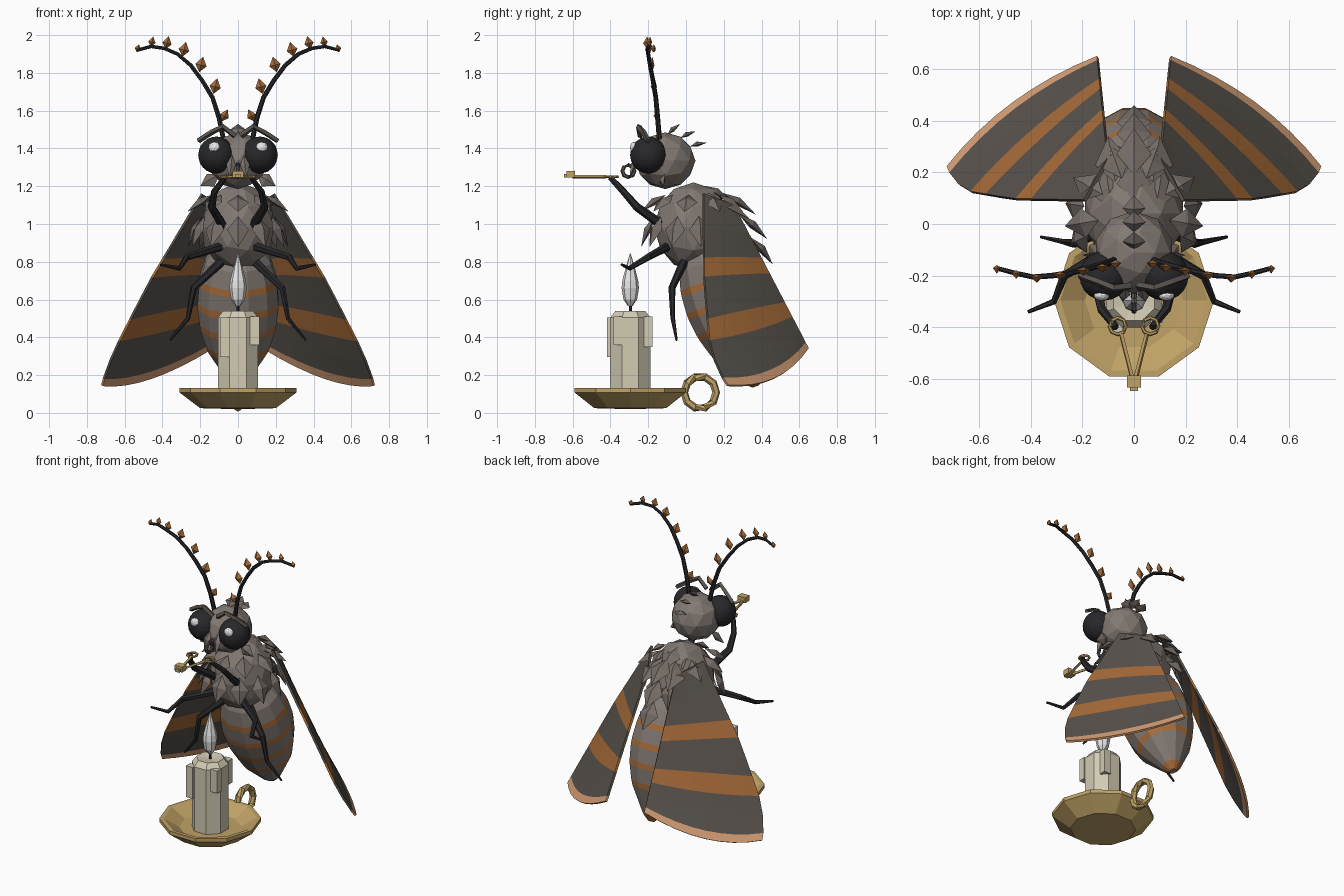
import bpy, bmesh, math
from mathutils import Vector as V, Matrix

if "Cube" in bpy.data.objects:
    bpy.data.objects.remove(bpy.data.objects["Cube"])

def mat(name, r, g, b):
    m = bpy.data.materials.new(name)
    m.diffuse_color = [((c / 255 + .055) / 1.055) ** 2.4 for c in (r, g, b)] + [1]
    m.use_nodes = True
    m.node_tree.nodes["Principled BSDF"].inputs["Base Color"].default_value = m.diffuse_color
    return m

FUR = mat("fur_grey", 130, 121, 115)
SCALE = mat("scale_grey", 118, 109, 103)
WING = mat("wing_dark", 89, 83, 77)
RUST = mat("rust_orange", 168, 108, 57)
TAN = mat("edge_tan", 215, 160, 118)
BLACK = mat("limb_black", 40, 40, 43)
BRASS = mat("brass", 192, 162, 102)
WAX = mat("wax_cream", 210, 203, 180)
WHITE = mat("glow_white", 235, 235, 235)

def build(name, bm, *mats, solid=True):
    if solid:
        bmesh.ops.recalc_face_normals(bm, faces=bm.faces)
    me = bpy.data.meshes.new(name)
    bm.to_mesh(me)
    bm.free()
    for m in mats:
        me.materials.append(m)
    ob = bpy.data.objects.new(name, me)
    bpy.context.collection.objects.link(ob)
    return ob

def ball(name, c, r, m, sub=2):
    bm = bmesh.new()
    bmesh.ops.create_icosphere(bm, subdivisions=sub, radius=1)
    bmesh.ops.transform(bm, matrix=Matrix.Translation(c) @ Matrix.Diagonal((*r, 1)), verts=bm.verts)
    return build(name, bm, m)

def box(name, c, size, m):
    bm = bmesh.new()
    bmesh.ops.create_cube(bm, size=1)
    bmesh.ops.transform(bm, matrix=Matrix.Translation(c) @ Matrix.Diagonal((*size, 1)), verts=bm.verts)
    return build(name, bm, m)

def skin(bm, rings, closed=False):
    """Bridge rings of points; cap the ends unless closed. Returns faces per span."""
    rv = [[bm.verts.new(p) for p in r] for r in rings]
    n, spans = len(rv[0]), []
    for i in range(len(rv) - (0 if closed else 1)):
        a, b = rv[i], rv[(i + 1) % len(rv)]
        spans.append([bm.faces.new((a[j], a[(j + 1) % n], b[(j + 1) % n], b[j])) for j in range(n)])
    if not closed:
        bm.faces.new(rv[0])
        bm.faces.new(rv[-1])
    return spans

def lathe(name, origin, axis, profile, n, mats, phase=0, pick=lambda i: 0):
    """Turn (radius, height) points about an axis."""
    rot = V((0, 0, 1)).rotation_difference(V(axis)).to_matrix()
    angs = [phase + 2 * math.pi * j / n for j in range(n)]
    rings = [[V(origin) + rot @ V((r * math.cos(a), r * math.sin(a), h)) for a in angs] for r, h in profile]
    bm = bmesh.new()
    for i, faces in enumerate(skin(bm, rings)):
        for f in faces:
            f.material_index = pick(i)
    return build(name, bm, *mats)

def tube(name, pts, r0, r1, m, n=6, closed=False):
    """Tapered tube along a path."""
    pts = [V(p) for p in pts]
    k, rings = len(pts), []
    for i, p in enumerate(pts):
        a = pts[i - 1] if i or closed else p
        b = pts[(i + 1) % k] if i < k - 1 or closed else p
        d = (b - a).normalized()
        u = d.cross(V((0.31, 0.9, 0.3))).normalized()
        w, r = d.cross(u), r0 + (r1 - r0) * i / (k - 1)
        rings.append([p + r * (math.cos(t) * u + math.sin(t) * w) for t in [2 * math.pi * j / n for j in range(n)]])
    bm = bmesh.new()
    skin(bm, rings, closed)
    return build(name, bm, m)

def ring(name, c, r, thick, m, n, plane):
    """Torus in plane 'yz' or 'xy'."""
    pts = []
    for i in range(n):
        a, b = r * math.cos(2 * math.pi * i / n), r * math.sin(2 * math.pi * i / n)
        pts.append(V(c) + (V((0, a, b)) if plane == 'yz' else V((a, b, 0))))
    return tube(name, pts, thick, thick, m, 6, True)

def leaf(name, base, tip, normal, width, thick, m):
    """Pointed, ridged diamond scale."""
    base, tip = V(base), V(tip)
    d = tip - base
    side = d.cross(V(normal)).normalized()
    up = side.cross(d).normalized()
    mid = base + d * .45
    bm = bmesh.new()
    b, t = bm.verts.new(base), bm.verts.new(tip)
    q = [bm.verts.new(mid + o) for o in (side * width / 2, up * thick, -side * width / 2, -up * thick * .5)]
    for i in range(4):
        bm.faces.new((b, q[i], q[(i + 1) % 4]))
        bm.faces.new((t, q[(i + 1) % 4], q[i]))
    return build(name, bm, m)

# Candle and holder
CY = -.295
lathe("candle_dish", (0, CY, 0), (0, 0, 1), [(.02, .02), (.2, .025), (.31, .108), (.31, .132), (.285, .132),
      (.19, .075), (.02, .07)], 10, [BRASS])
ring("dish_handle", (0, .075, .108), .085, .021, BRASS, 10, 'yz')
lathe("candle", (0, CY, 0), (0, 0, 1), [(.115, .06), (.115, .505), (.085, .54), (.02, .53)], 8, [WAX], math.pi / 8)
for x, y, z, h in ((-.07, -.395, .4, .21), (.088, -.36, .435, .15), (.06, -.2, .43, .16)):
    box("wax_drip", (x, y, z), (.05, .045, h), WAX)
tube("wick", [(0, CY, .53), (0, CY, .6)], .008, .008, BLACK)
lathe("flame", (0, CY, 0), (0, 0, 1), [(.012, .565), (.036, .6), (.046, .66), (.042, .7), (.024, .77), (.002, .845)],
      8, [WHITE])

# Abdomen with rust rings and tip
a0, a1 = V((0, .1, .88)), V((0, .37, .14))
stops = [(.12, 0), (.18, .1), (.208, .22), (.214, .265), (.221, .38), (.221, .425), (.21, .54), (.203, .585),
         (.175, .7), (.16, .745), (.06, .95), (.02, 1)]
L = (a1 - a0).length
lathe("abdomen", a0, (a1 - a0).normalized(), [(r, t * L) for r, t in stops], 12, [FUR, RUST], math.pi / 12,
      lambda i: 1 if i in (2, 4, 6, 8, 10) else 0)

# Thorax with rings of scales
TC, TR = V((0, .04, .985)), (.2, .21, .235)
ball("thorax", TC, TR, FUR)
for elev, n, ln in ((46, 9, .16), (14, 11, .18)):
    e = math.radians(elev)
    for k in range(n):
        a = -math.pi / 2 + 2 * math.pi * k / n
        nrm = V((math.cos(e) * math.cos(a), math.cos(e) * math.sin(a), math.sin(e)))
        p = TC + V([nrm[i] * TR[i] for i in range(3)])
        down = V((math.sin(e) * math.cos(a), math.sin(e) * math.sin(a), -math.cos(e)))
        leaf("thorax_scale", p, p + (down + nrm * .18).normalized() * ln, nrm, .115, .026, SCALE)

# Overlapping scales down the back
for y0, z0, y1, z1, xs in ((.08, 1.205, .25, 1.11, (-.1, 0, .1)), (.19, 1.165, .37, 1.05, (-.09, 0, .09)),
                           (.28, 1.05, .43, .92, (0,)), (.34, .93, .46, .785, (0,))):
    for x in xs:
        dy = -.03 * (x != 0)
        leaf("back_scale", (x * .8, y0 + dy, z0 - abs(x) * .3), (x * 1.1, y1 + dy, z1 - abs(x) * .3),
             (x * 3, 1, 1), .135, .03, SCALE)

# Head, tuft and mouth
ball("head", (0, -.11, 1.335), (.155, .16, .15), FUR)
for y, z, dy, dz in ((-.1, 1.47, .07, .06), (-.03, 1.455, .08, .035), (.02, 1.41, .09, .02)):
    leaf("head_tuft", (0, y, z), (0, y + dy, z + dz), (0, -.5, 1), .09, .018, SCALE)
ring("curled_proboscis", (0, -.305, 1.28), .032, .011, WING, 8, 'yz')
tube("proboscis_root", [(0, -.23, 1.31), (0, -.29, 1.315)], .016, .011, WING)

def wing(s):
    lead = [(0, (.19, .09, 1.16)), (.5, (.465, .095, .7)), (.8, (.64, .125, .36)), (.92, (.7, .17, .22)),
            (1, (.72, .22, .145))]
    def edge(t):
        for (t0, p), (t1, q) in zip(lead, lead[1:]):
            if t <= t1:
                return V(p).lerp(V(q), (t - t0) / (t1 - t0))
    ts, n = [0, .2, .37, .48, .58, .68, .78, .87, .96, 1], 8
    bm, rows = bmesh.new(), []
    for t in ts:
        row = []
        for j in range(n + 1):
            u = j / n
            p = edge(t).lerp(V((.1, .25, 1.1)).lerp(V((.14, .645, .34)), t), u)
            # only the outer margin bows out, the bands stay straight
            p += 4 * u * (1 - u) * (V((.29, .29, -.91)) * .075 * max(0, (t - .7) / .3) + V((.63, .66, .4)) * .02 * t)
            row.append(bm.verts.new((p.x * s, p.y, p.z)))
        rows.append(row)
    for i in range(len(ts) - 1):
        for j in range(n):
            f = bm.faces.new((rows[i][j], rows[i][j + 1], rows[i + 1][j + 1], rows[i + 1][j]))
            f.material_index = {2: 1, 5: 1, 8: 2}.get(i, 0)
    ob = build("wing", bm, WING, RUST, TAN, solid=False)
    md = ob.modifiers.new("thickness", 'SOLIDIFY')
    md.thickness, md.offset = .014, 0

# Mirrored parts
for s in (-1, 1):
    def M(*pts):
        return [(x * s, y, z) for x, y, z in pts]
    wing(s)
    ball("eye", (.115 * s, -.2, 1.365), (.096, .096, .098), BLACK, 3)
    ball("eye_glint", (.125 * s, -.275, 1.405), (.032, .022, .03), WHITE, 2)
    tube("brow", M((.21, -.2, 1.44), (.14, -.225, 1.485), (.08, -.25, 1.515), (.015, -.24, 1.465)), .014, .016, WING, 4)
    leaf("cheek_scale", *M((.1, -.12, 1.26), (.2, -.12, 1.2)), (0, -1, .3), .08, .02, SCALE)
    leaf("mouth_palp", *M((.03, -.25, 1.37), (.045, -.3, 1.24)), (0, -1, 0), .05, .02, FUR)
    # Limbs
    tube("arm", M((.08, -.12, .99), (.14, -.26, 1.09), (.125, -.33, 1.17), (.07, -.4, 1.245)), .026, .014, BLACK)
    tube("middle_leg", M((.08, -.09, .885), (.27, -.2, .825), (.31, -.3, .765), (.41, -.34, .785)), .024, .007, BLACK)
    tube("hind_leg", M((.09, -.01, .8), (.235, -.075, .66), (.265, -.07, .5), (.36, -.05, .385)), .025, .006, BLACK)
    # Antenna with beads
    tube("antenna", M((.075, -.14, 1.44), (.1, -.15, 1.56), (.135, -.16, 1.67), (.19, -.175, 1.76), (.25, -.19, 1.84),
                      (.32, -.2, 1.9), (.39, -.205, 1.93), (.46, -.19, 1.94), (.535, -.17, 1.92)), .014, .009, BLACK)
    for x, y, z, ln in ((.07, -.15, 1.575, .07), (.12, -.165, 1.73, .085), (.195, -.178, 1.845, .085),
                        (.285, -.195, 1.925, .08), (.375, -.205, 1.96, .07), (.455, -.19, 1.965, .055),
                        (.53, -.17, 1.93, .045)):
        d = V((-.25 if x > .1 else -.5, 0, 1)).normalized() * ln / 2
        leaf("antenna_bead", *M(V((x, y, z)) - d, V((x, y, z)) + d), (0, -1, 0), ln * .72, .022, RUST)
    # Wick trimmer halves
    ring("trimmer_loop", (.063 * s, -.395, 1.25), .032, .008, BRASS, 8, 'xy')
    tube("trimmer_blade", M((.05, -.425, 1.25), (.006, -.6, 1.25)), .009, .009, BRASS, 4)
box("trimmer_box", (0, -.61, 1.263), (.056, .046, .036), BRASS)
box("trimmer_tip", (0, -.638, 1.255), (.03, .015, .02), BRASS)
